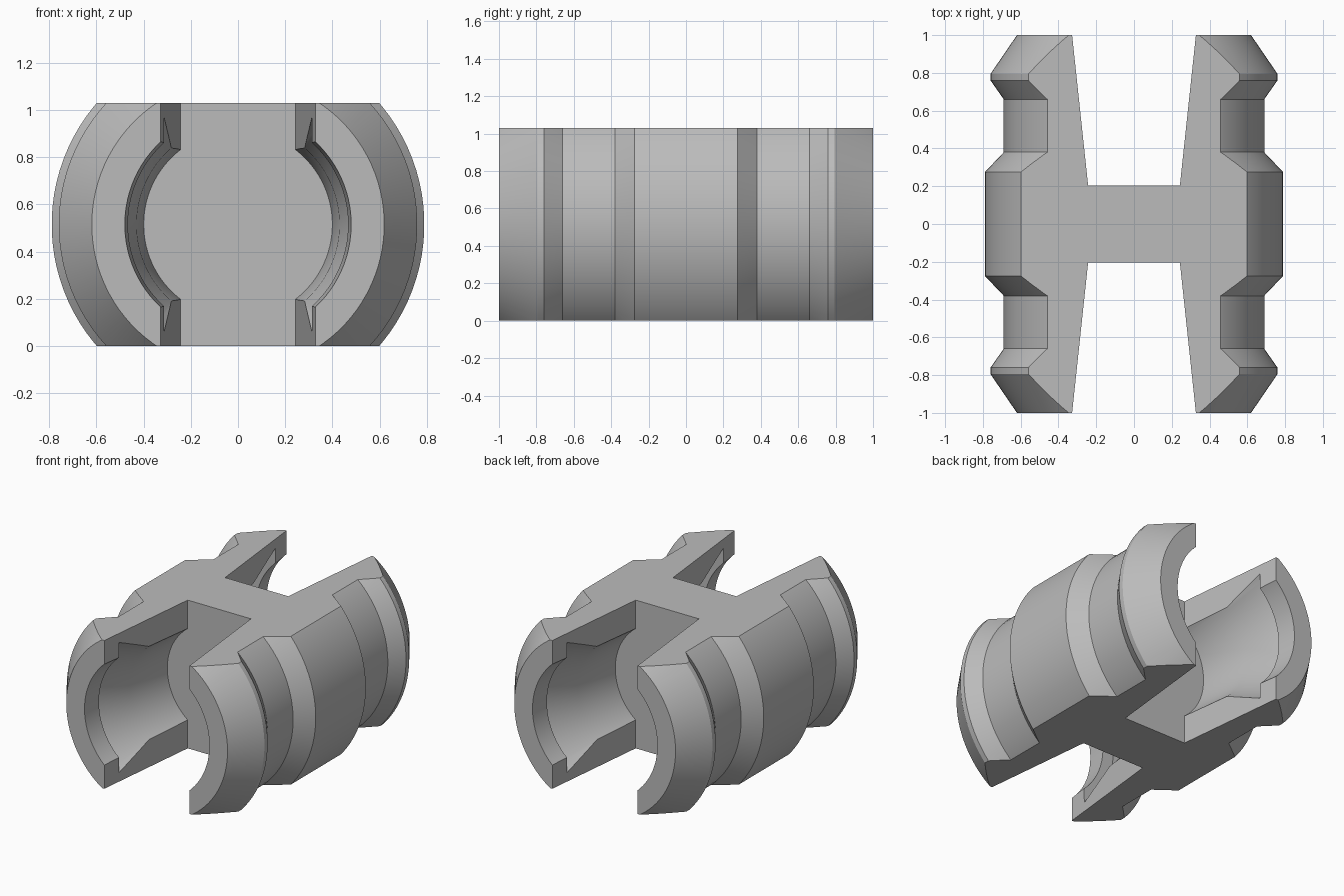
import bpy, bmesh, math

HEIGHT = 1.03
MID = HEIGHT / 2
WEB = 0.205          # half thickness of the middle web
SEGMENTS = 96

old = bpy.data.objects.get("Cube")
if old:
    bpy.data.objects.remove(old, do_unlink=True)

grey = bpy.data.materials.new("light grey plastic")
grey.use_nodes = True
colour = (0.5, 0.5, 0.5, 1.0)
grey.diffuse_color = colour
grey.node_tree.nodes["Principled BSDF"].inputs["Base Color"].default_value = colour


def make_object(name, bm):
    bmesh.ops.recalc_face_normals(bm, faces=bm.faces)
    mesh = bpy.data.meshes.new(name)
    bm.to_mesh(mesh)
    bm.free()
    mesh.materials.append(grey)
    obj = bpy.data.objects.new(name, mesh)
    bpy.context.collection.objects.link(obj)
    return obj


def revolve(name, profile):
    """Closed solid turned about the lengthwise axis from (radius, y) points."""
    bm = bmesh.new()
    rings = []
    for r, y in profile:
        ring = []
        for i in range(SEGMENTS):
            a = math.tau * (i + 0.5) / SEGMENTS
            ring.append(bm.verts.new((r * math.cos(a), y, MID + r * math.sin(a))))
        rings.append(ring)
    for a, b in zip(rings, rings[1:]):
        for i in range(SEGMENTS):
            j = (i + 1) % SEGMENTS
            bm.faces.new((a[i], a[j], b[j], b[i]))
    bm.faces.new(rings[0])
    bm.faces.new(rings[-1])
    return make_object(name, bm)


def prism(name, outline, z0, z1):
    """Vertical extrusion of an (x, y) outline."""
    bm = bmesh.new()
    face = bm.faces.new([bm.verts.new((x, y, z0)) for x, y in outline])
    top = bmesh.ops.extrude_face_region(bm, geom=[face])["geom"]
    bmesh.ops.translate(bm, vec=(0, 0, z1 - z0),
                        verts=[v for v in top if isinstance(v, bmesh.types.BMVert)])
    return make_object(name, bm)


def combine(target, cutter, operation):
    mod = target.modifiers.new(cutter.name, "BOOLEAN")
    mod.operation = operation
    mod.solver = "EXACT"
    mod.object = cutter
    bpy.context.view_layer.objects.active = target
    bpy.ops.object.modifier_apply(modifier=mod.name)
    bpy.data.objects.remove(cutter, do_unlink=True)


# Turned body: centre flange, necks and tapered snap ridges
half = [(0.79, 0.275), (0.69, 0.38), (0.69, 0.66), (0.76, 0.76), (0.76, 0.795), (0.62, 1.0)]
body = revolve("connector_pin", [(r, -y) for r, y in reversed(half)] + half)

# Flat top and bottom
combine(body, prism("flat_sides", [(-1, -2), (1, -2), (1, 2), (-1, 2)], 0, HEIGHT), "INTERSECT")

# Stepped bore and flared slot at each end
bore = [(0.40, WEB), (0.43, 0.575), (0.55, 0.86), (0.467, 0.861), (0.48, 1.0), (0.48, 1.2)]
for side in (-1, 1):
    combine(body, revolve("bore_cutter", [(r, side * y) for r, y in bore]), "DIFFERENCE")
    near, far = 0.243, 0.349
    outline = [(-near, side * WEB), (near, side * WEB), (far, side * 1.2), (-far, side * 1.2)]
    combine(body, prism("slot_cutter", outline, -0.2, HEIGHT + 0.2), "DIFFERENCE")

# Smooth curved surfaces, sharp edges kept
bpy.ops.object.select_all(action="DESELECT")
body.select_set(True)
bpy.context.view_layer.objects.active = body
bpy.ops.object.shade_smooth_by_angle(angle=math.radians(20))
